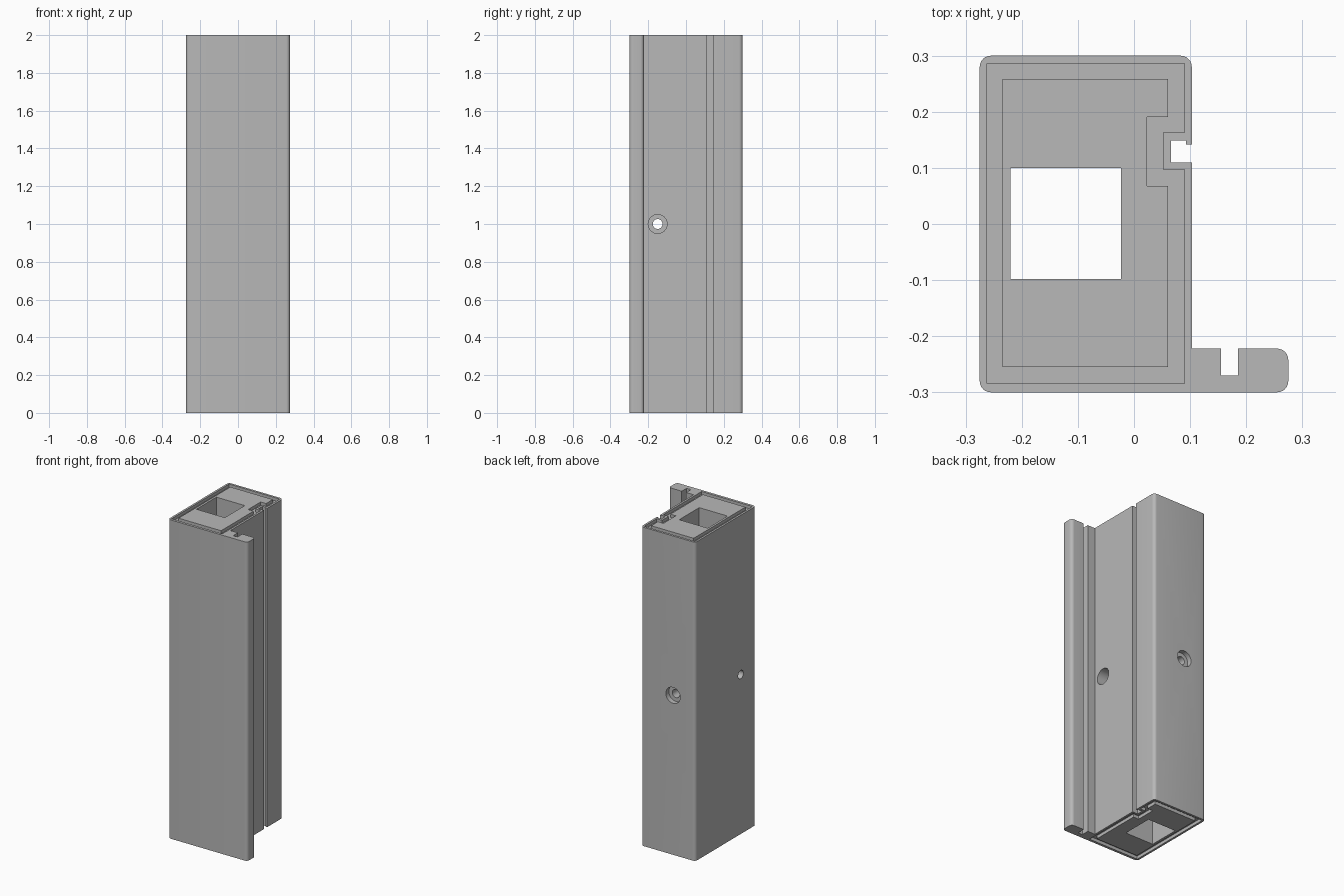
import bpy, bmesh, math
from mathutils import Matrix, Vector

if "Cube" in bpy.data.objects:
    bpy.data.objects.remove(bpy.data.objects["Cube"])

HEIGHT = 2.0
RECESS = 0.02   # depth of the seal channel in each end

grey = bpy.data.materials.new("grey")
grey.use_nodes = True
grey.diffuse_color = (0.48, 0.48, 0.48, 1)
for node in grey.node_tree.nodes:
    if node.type == 'BSDF_PRINCIPLED':
        node.inputs["Base Color"].default_value = grey.diffuse_color


def outline(corners, steps=6):
    """Turn (x, y, radius) corners into points, rounding where radius > 0."""
    points = []
    for i, (x, y, r) in enumerate(corners):
        p = Vector((x, y))
        if r == 0:
            points.append(p)
            continue
        before = (Vector(corners[i - 1][:2]) - p).normalized()
        after = (Vector(corners[(i + 1) % len(corners)][:2]) - p).normalized()
        centre = p + (before + after) * r
        for k in range(steps + 1):
            a = k / steps * math.pi / 2
            points.append(centre - after * r * math.cos(a) - before * r * math.sin(a))
    return points


def finish(bm, name):
    bmesh.ops.recalc_face_normals(bm, faces=bm.faces)
    mesh = bpy.data.meshes.new(name)
    bm.to_mesh(mesh)
    bm.free()
    obj = bpy.data.objects.new(name, mesh)
    mesh.materials.append(grey)
    bpy.context.collection.objects.link(obj)
    return obj


def prism(name, points, z0, z1):
    bm = bmesh.new()
    face = bm.faces.new([bm.verts.new((p[0], p[1], z0)) for p in points])
    top = bmesh.ops.extrude_face_region(bm, geom=[face])["geom"]
    bmesh.ops.translate(bm, vec=(0, 0, z1 - z0),
                        verts=[v for v in top if isinstance(v, bmesh.types.BMVert)])
    return finish(bm, name)


def rod(name, start, end, radius):
    start, end = Vector(start), Vector(end)
    turn = (end - start).to_track_quat('Z', 'Y').to_matrix().to_4x4()
    bm = bmesh.new()
    bmesh.ops.create_cone(bm, cap_ends=True, segments=32, radius1=radius, radius2=radius,
                          depth=(end - start).length,
                          matrix=Matrix.Translation((start + end) / 2) @ turn)
    return finish(bm, name)


def cut(target, cutter):
    mod = target.modifiers.new("cut", 'BOOLEAN')
    mod.operation = 'DIFFERENCE'
    mod.solver = 'EXACT'
    mod.object = cutter
    bpy.context.view_layer.objects.active = target
    bpy.ops.object.modifier_apply(modifier=mod.name)
    bpy.data.objects.remove(cutter)


def seal_loop(left, right, front, back, notch_x, notch_front, notch_back):
    """Rectangle that steps inward round the side groove."""
    return [(left, front), (right, front), (right, notch_front), (notch_x, notch_front),
            (notch_x, notch_back), (right, notch_back), (right, back), (left, back)]


# Main extrusion: box section, front flange with slot, lipped side groove
R = 0.02
section = outline([
    (-0.275, -0.3, R), (0.275, -0.3, R), (0.275, -0.222, R),
    (0.185, -0.222, 0), (0.185, -0.27, 0), (0.155, -0.27, 0), (0.155, -0.222, 0),
    (0.103, -0.222, 0), (0.103, 0.11, 0), (0.066, 0.11, 0), (0.066, 0.149, 0),
    (0.093, 0.149, 0), (0.093, 0.142, 0), (0.103, 0.142, 0),
    (0.103, 0.3, R), (-0.275, 0.3, R)])
body = prism("post_body", section, 0, HEIGHT)

# Recess in both ends, refilled by a pad that leaves a narrow seal channel
outer = seal_loop(-0.262, 0.09, -0.284, 0.286, 0.052, 0.097, 0.163)
inner = seal_loop(-0.234, 0.061, -0.255, 0.258, 0.023, 0.068, 0.191)
square = [(-0.22, -0.098), (-0.023, -0.098), (-0.023, 0.1), (-0.22, 0.1)]

for name, z0, z1 in (("bottom", 0, RECESS), ("top", HEIGHT - RECESS, HEIGHT)):
    cut(body, prism("recess_cutter", outer, z0 - (z0 == 0) * 0.1, z1 + (z0 > 0) * 0.1))
    pad = prism(name + "_end_pad", inner, z0, z1)
    cut(pad, prism("opening_cutter", square, -0.1, HEIGHT + 0.1))

# Square core running the full height
cut(body, prism("core_cutter", square, -0.1, HEIGHT + 0.1))

# Counterbored screw holes: one across the front, one from the back into the core
MID = HEIGHT / 2
for start, end, radius in (
        ((0.15, -0.15, MID), (-0.4, -0.15, MID), 0.026),
        ((0.15, -0.15, MID), (-0.05, -0.15, MID), 0.05),
        ((-0.12, 0.4, MID), (-0.12, 0.05, MID), 0.026),
        ((-0.12, 0.4, MID), (-0.12, 0.27, MID), 0.05)):
    cut(body, rod("hole_cutter", start, end, radius))

# Smooth the rounded corners and bores, keep the hard edges
bpy.ops.object.select_all(action='DESELECT')
body.select_set(True)
bpy.context.view_layer.objects.active = body
bpy.ops.object.shade_smooth_by_angle(angle=math.radians(30))
